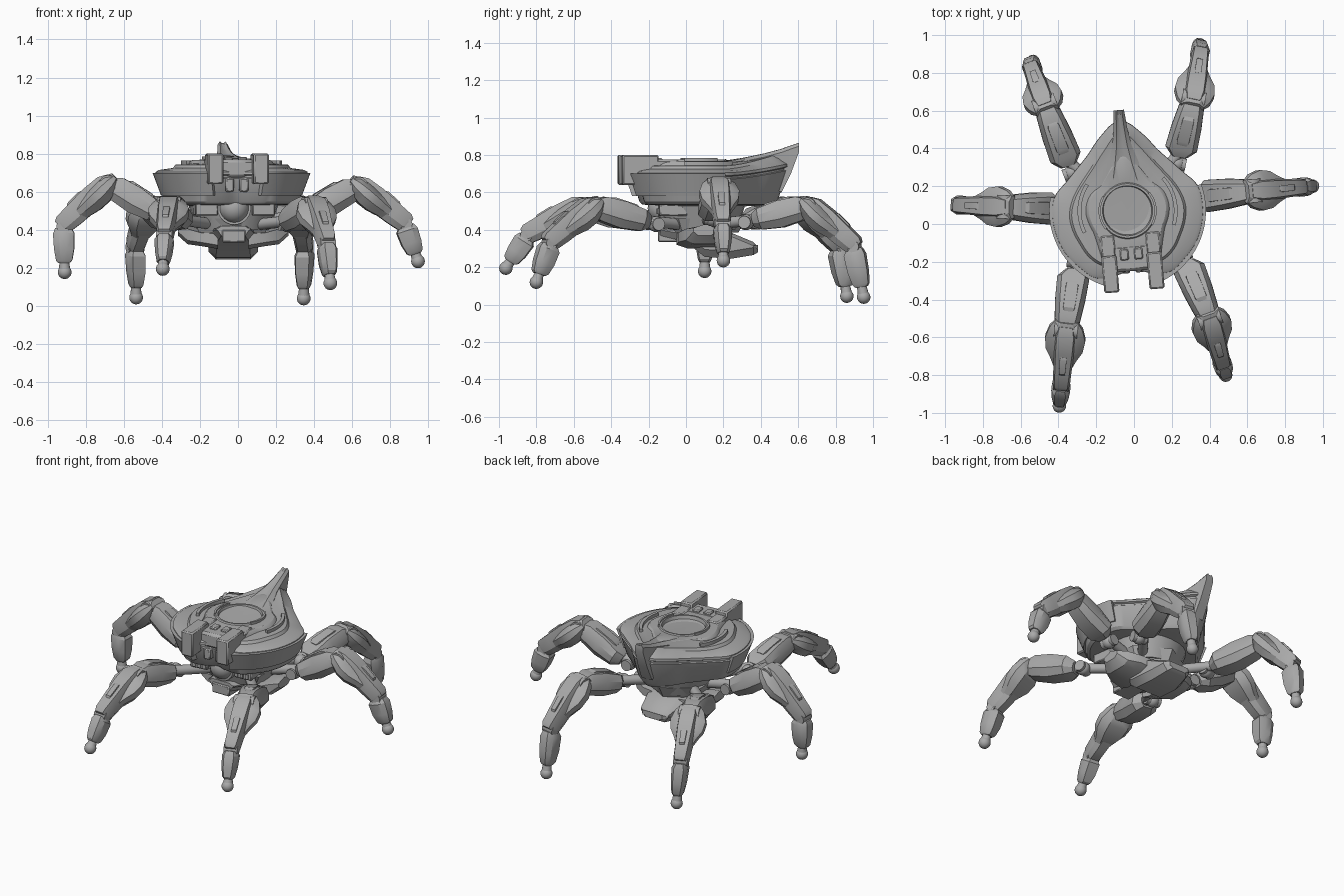
import bpy, bmesh, math
from mathutils import Vector, Matrix

if "Cube" in bpy.data.objects:
    bpy.data.objects.remove(bpy.data.objects["Cube"])

grey = bpy.data.materials.new("hull grey")
grey.use_nodes = True
grey.diffuse_color = (0.4, 0.4, 0.4, 1)
grey.node_tree.nodes["Principled BSDF"].inputs["Base Color"].default_value = (0.4, 0.4, 0.4, 1)

# The upper hull is turned slightly on its ring centre
HULL = Matrix.Translation((-0.034, 0.07, 0)) @ Matrix.Rotation(math.radians(5), 4, 'Z')


def finish(name, bm, matrix=None, bevel=0, angle=30):
    bmesh.ops.recalc_face_normals(bm, faces=bm.faces)
    mesh = bpy.data.meshes.new(name)
    bm.to_mesh(mesh)
    bm.free()
    if matrix:
        mesh.transform(matrix)
    mesh.materials.append(grey)
    mesh.polygons.foreach_set("use_smooth", [True] * len(mesh.polygons))
    mesh.set_sharp_from_angle(angle=math.radians(angle))
    obj = bpy.data.objects.new(name, mesh)
    bpy.context.collection.objects.link(obj)
    if bevel:
        mod = obj.modifiers.new("edge", 'BEVEL')
        mod.width, mod.segments = bevel, 1
    return obj


def loft(name, rings, matrix=None):
    bm = bmesh.new()
    loops = [[bm.verts.new(p) for p in ring] for ring in rings]
    for a, b in zip(loops, loops[1:]):
        for i in range(len(a)):
            j = (i + 1) % len(a)
            bm.faces.new((a[i], a[j], b[j], b[i]))
    bm.faces.new(loops[0])
    bm.faces.new(loops[-1])
    return finish(name, bm, matrix)


def box(name, low, high, matrix=None, bevel=0.006):
    bm = bmesh.new()
    bmesh.ops.create_cube(bm, size=1)
    low, high = Vector(low), Vector(high)
    for v in bm.verts:
        v.co = (low + high) / 2 + v.co * (high - low)
    return finish(name, bm, matrix, bevel)


def rod(name, a, b, r1, r2=None, sides=16):
    a, b = Vector(a), Vector(b)
    bm = bmesh.new()
    bmesh.ops.create_cone(bm, cap_ends=True, segments=sides, radius1=r1,
                          radius2=r1 if r2 is None else r2, depth=(b - a).length)
    turn = (b - a).to_track_quat('Z', 'Y').to_matrix().to_4x4()
    return finish(name, bm, Matrix.Translation((a + b) / 2) @ turn)


def ball(name, centre, r):
    bm = bmesh.new()
    bmesh.ops.create_uvsphere(bm, u_segments=20, v_segments=12, radius=r)
    return finish(name, bm, Matrix.Translation(centre))


# ---- Hull: rings given by radii every 15 degrees, from the nose to the tail
def lift(y):
    return 0.09 * max(0, (y - 0.12) / 0.38) ** 1.5


def ring(radii, z, scale=1, rise=1, count=96):
    pts = []
    for k in range(count):
        a = 2 * math.pi * k / count
        t = min(a, 2 * math.pi - a) / math.pi * 12
        i = min(int(t), 11)
        f = t - i
        p = [radii[min(abs(i + d), 24 - abs(i + d))] for d in (-1, 0, 1, 2)]
        r = p[1] + 0.5 * f * (p[2] - p[0] + f * (2 * p[0] - 5 * p[1] + 4 * p[2] - p[3]
                              + f * (3 * (p[1] - p[2]) + p[3] - p[0])))
        x, y = r * scale * math.sin(a), -r * scale * math.cos(a)
        pts.append((x, y, z + rise * lift(y)))
    return pts


RIM = [.31, .35, .395, .395, .40, .40, .40, .395, .36, .35, .365, .42, .48]
DECK = [.27, .28, .31, .31, .30, .30, .30, .29, .28, .28, .30, .35, .42]
COLLAR = [.28, .28, .28, .235, .21, .21, .215, .215, .21, .20, .215, .25, .29]
DISH = [.138] * 13

loft("hull_bowl", [ring(RIM, .525, .5, 0), ring(RIM, .535, .84, 0), ring(RIM, .55, .885, .2),
                   ring(RIM, .67, .985, .6), ring(RIM, .675, .965, .6), ring(RIM, .685, .965, .6),
                   ring(RIM, .69, 1, .6), ring(RIM, .705, .995, .6), ring(RIM, .715, .95, .7),
                   ring(DECK, .725, 1.03), ring(DECK, .742, .99), ring(DECK, .745, .85)], HULL)
loft("deck_collar", [ring(COLLAR, .735, 1.06), ring(COLLAR, .76, 1), ring(COLLAR, .767, .95),
                     ring(DISH, .769, 1.08), ring(DISH, .776, 1.04), ring(DISH, .776, .96),
                     ring(DISH, .755, .92), ring(DISH, .745, .6), ring(DISH, .742, .1)], HULL)


def arc_bar(name, r, a0, a1, z0, z1, width, flare=0):
    rings = []
    for k in range(21):
        a = math.radians(a0 + (a1 - a0) * k / 20)
        rings.append([(q * math.cos(a), q * math.sin(a), z) for q, z in
                      ((r - flare, z0), (r + width - flare, z0), (r + width, z1), (r, z1))])
    loft(name, rings, HULL)


for side, turn in (("right", 180), ("left", 0)):
    s = 1 if side == "left" else -1
    arc_bar(side + "_deck_rail", .245, turn - 22 * s, turn + 38 * s, .74, .765, .02)
    arc_bar(side + "_dish_clip", .142, turn - 35, turn + 35, .765, .785, .012)
    # Outer skirt wrapping the front half of the rim
    arc_bar(side + "_rim_guard", .375, turn - 70 * s, turn + 15 * s, .58, .70, .04, .045)
    # Front prongs beside the nose
    x0, x1 = sorted((s * .08, s * .16))
    box(side + "_prong", (x0, -.425, .64), (x1, -.23, .80), HULL, .008)
    box(side + "_prong_root", (x0, -.25, .70), (x1, -.12, .775), HULL, .01)
    x0, x1 = sorted((s * .015, s * .06))
    box(side + "_nose_block", (x0, -.33, .60), (x1, -.24, .67), HULL)
    box(side + "_nose_hatch", (x0, -.26, .75), (x1, -.20, .783), HULL)
    # Vent panels under the hull
    x0, x1 = sorted((s * .09, s * .21))
    box(side + "_vent", (x0, -.23, .475), (x1, -.08, .54), HULL)
    for k in range(3):
        x = s * (.11 + .035 * k)
        box(side + "_vent_fin", (x - .01, -.237, .485), (x + .01, -.22, .515), HULL, 0)
box("nose_bridge", (-.1, -.32, .675), (.1, -.18, .77), HULL, .015)

# Tail fin rising behind the dish
fin = []
for y, w, low, top in ((.13, .13, .70, .768), (.24, .085, .70, .785), (.35, .05, .66, .808),
                       (.44, .036, .60, .832), (.49, .032, .70, .85), (.535, .027, .82, .865)):
    fin.append([(-w, y, low), (w, y, low), (w, y, top - .018), (w * .55, y, top),
                (w * .2, y, top - .008), (-w * .2, y, top - .008), (-w * .55, y, top), (-w, y, top - .018)])
loft("tail_fin", fin, HULL)

# ---- Chassis under the hull
rod("turret_neck", (-.025, .08, .40), (-.025, .08, .54), .19, .24, 24)
rod("eye_housing", (-.02, -.15, .515), (-.02, .05, .515), .088, .088, 28)
ball("eye", (-.02, -.125, .515), .08)
rod("chassis_plate", (-.03, .08, .385), (-.03, .08, .46), .2, .24, 6)

belly = []
for y, w, low, top in ((-.14, .09, .37, .42), (.0, .12, .335, .42), (.10, .13, .255, .41),
                       (.24, .13, .245, .385), (.36, .1, .265, .335), (.385, .07, .28, .31)):
    belly.append([(x - .025, y, z) for x, z in ((-w * .7, low), (w * .7, low), (w, low + .04),
                                               (w, top - .02), (w * .7, top), (-w * .7, top),
                                               (-w, top - .02), (-w, low + .04))])
loft("belly_pod", belly)
box("belly_visor", (-.085, -.15, .335), (.04, 0, .4))
for side, s in (("left", 1), ("right", -1)):
    wing = []
    for x, low, top, half in ((.08, .30, .40, .15), (.17, .315, .405, .14), (.24, .325, .425, .1), (.29, .37, .43, .06)):
        wing.append([(s * x - .025, y, z) for y, z in ((.1 - half, low + .02), (.1 - half * .6, low), (.1 + half * .6, low),
                    (.1 + half, low + .02), (.1 + half, top - .02), (.1, top), (.1 - half, top - .02))])
    loft(side + "_chassis_wing", wing)


# ---- Legs: faceted armour segments along each bone
def armour(name, a, b, side, sections):
    axis = (b - a).normalized()
    up = side.cross(axis).normalized()
    if abs(axis.z) < .8 and up.z < 0:
        up = -up
    rings = []
    for t, wt, wb, hi, lo in sections:
        c = a.lerp(b, t)
        shape = ((wt, hi), (wb, hi * .35), (wb, -lo * .4), (wb * .6, -lo))
        shape += tuple((-x, z) for x, z in reversed(shape))
        rings.append([c + side * x + up * z for x, z in shape])
    loft(name, rings)


THIGH = ((.12, .03, .045, .035, .035), (.24, .062, .085, .055, .06), (.55, .056, .08, .07, .075),
         (.85, .046, .068, .067, .065), (.99, .038, .058, .04, .045))
THIGH_PANEL = ((.32, .025, .03, .062, 0), (.38, .032, .038, .072, 0), (.72, .03, .036, .078, 0), (.78, .022, .03, .066, 0))
KNEE_SHELL = ((-.16, .03, .06, .03, .02), (-.04, .05, .088, .045, .05), (.16, .055, .107, .045, .07),
              (.36, .05, .098, .04, .07), (.52, .04, .07, .035, .06), (.7, .03, .045, .03, .045))
SHIN = ((-.1, .035, .05, .04, .03), (.05, .045, .058, .065, .055), (.35, .044, .056, .07, .06),
        (.75, .038, .048, .062, .055), (.97, .035, .046, .058, .048), (1.04, .028, .038, .045, .035))
SHIN_SLOT = ((.4, .015, .018, .07, 0), (.45, .018, .02, .077, 0), (.7, .016, .018, .072, 0), (.74, .014, .016, .06, 0))
TARSUS = ((.04, .025, .036, .042, .04), (.16, .036, .05, .06, .052), (.5, .034, .045, .055, .05),
          (.74, .026, .036, .043, .042), (.8, .02, .028, .03, .03))

LEGS = {
    "front_right": ((-.31, -.20, .44), (-.36, -.56, .525), (-.385, -.85, .37), (-.395, -.963, .195)),
    "front_left": ((.26, -.16, .43), (.40, -.50, .525), (.465, -.73, .33), (.485, -.80, .12)),
    "middle_left": ((.31, .14, .46), (.63, .175, .63), (.88, .195, .43), (.945, .20, .235)),
    "middle_right": ((-.37, .08, .46), (-.68, .09, .64), (-.92, .10, .42), (-.91, .10, .178)),
    "back_left": ((.23, .32, .44), (.315, .66, .525), (.35, .90, .31), (.345, .95, .04)),
    "back_right": ((-.33, .27, .44), (-.47, .63, .525), (-.54, .82, .31), (-.535, .86, .045)),
}
for name, joints in LEGS.items():
    hip, knee, ankle, foot = map(Vector, joints)
    out = Vector((ankle.x - hip.x, ankle.y - hip.y, 0)).normalized()
    side = Vector((-out.y, out.x, 0))
    armour(name + "_thigh", hip, knee, side, THIGH)
    armour(name + "_thigh_panel", hip, knee, side, THIGH_PANEL)
    armour(name + "_knee_shell", knee, ankle, side, KNEE_SHELL)
    armour(name + "_shin", knee, ankle, side, SHIN)
    armour(name + "_shin_slot", knee, ankle, side, SHIN_SLOT)
    armour(name + "_tarsus", ankle, foot, side, TARSUS)
    # Hip strut, hinge pins, pistons and foot
    root = Vector((-.025, .08, .43)).lerp(hip, .5)
    rod(name + "_hip_strut", root, hip.lerp(knee, .2), .03)
    ball(name + "_hip_joint", hip, .042)
    for part, c, w, r in (("hip", hip, .045, .034), ("knee", knee, .062, .048), ("ankle", ankle, .042, .032)):
        rod(f"{name}_{part}_pin", c - side * w, c + side * w, r)
    for s in (-1, 1):
        rod(name + "_ankle_piston", knee.lerp(ankle, .85) + side * s * .03,
            ankle.lerp(foot, .3) + side * s * .03, .012, sides=8)
    rod(name + "_foot_collar", ankle.lerp(foot, .75), foot, .024, .032)
    ball(name + "_foot", foot, .036)
